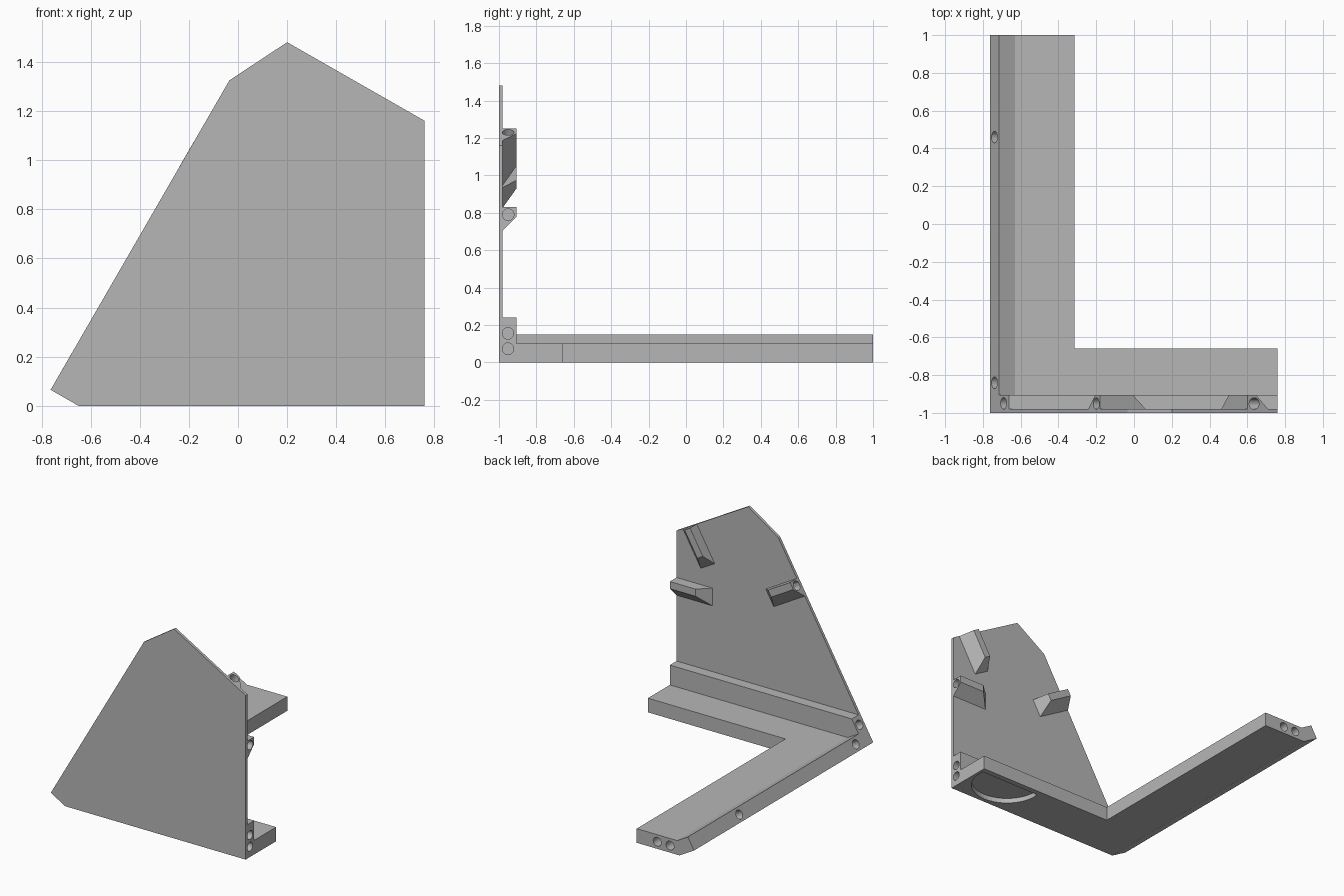
import bpy, bmesh, math
from mathutils import Vector

if "Cube" in bpy.data.objects:
    bpy.data.objects.remove(bpy.data.objects["Cube"], do_unlink=True)

grey = bpy.data.materials.new("plain grey")
grey.use_nodes = True
COL = (0.47, 0.47, 0.47, 1)
grey.diffuse_color = COL
grey.node_tree.nodes["Principled BSDF"].inputs["Base Color"].default_value = COL


def loft(name, ring_a, ring_b):
    """Solid between two matching rings of points."""
    bm = bmesh.new()
    a = [bm.verts.new(p) for p in ring_a]
    b = [bm.verts.new(p) for p in ring_b]
    bm.faces.new(a)
    bm.faces.new(b[::-1])
    n = len(a)
    for i in range(n):
        j = (i + 1) % n
        bm.faces.new((a[j], a[i], b[i], b[j]))
    bmesh.ops.recalc_face_normals(bm, faces=bm.faces[:])
    me = bpy.data.meshes.new(name)
    bm.to_mesh(me)
    bm.free()
    me.materials.append(grey)
    ob = bpy.data.objects.new(name, me)
    bpy.context.collection.objects.link(ob)
    return ob


def extrude_y(name, xz, y0, y1):
    return loft(name, [(x, y0, z) for x, z in xz], [(x, y1, z) for x, z in xz])


def cut(ob, cutter):
    """Subtract the cutter and remove it."""
    cutter.hide_render = True
    mod = ob.modifiers.new("cut", "BOOLEAN")
    mod.operation = "DIFFERENCE"
    mod.solver = "EXACT"
    mod.object = cutter
    bpy.context.view_layer.objects.active = ob
    bpy.ops.object.modifier_apply(modifier=mod.name)
    bpy.data.objects.remove(cutter, do_unlink=True)


def drill(ob, centre, inward, r=0.031, depth=0.12, n=24):
    """Blind round hole starting just outside the surface."""
    c, d = Vector(centre), Vector(inward).normalized()
    u = d.orthogonal().normalized()
    v = d.cross(u)
    ring = [c + r * (math.cos(t) * u + math.sin(t) * v)
            for t in (2 * math.pi * i / n for i in range(n))]
    cut(ob, loft("drill_cutter", [p - d * 0.06 for p in ring], [p + d * depth for p in ring]))


def pocket(ob):
    """Shallow rounded recess in the underside."""
    pts = [(0.5 + 0.24 * math.cos(t), min(-0.70, -0.73 + 0.24 * math.sin(t)))
           for t in (math.pi * (1 + i / 24) for i in range(25))]
    pts += [(0.738, -0.70), (0.262, -0.70)]
    cut(ob, loft("pocket_cutter", [(x, y, -0.05) for x, y in pts], [(x, y, 0.035) for x, y in pts]))


S, C = 0.5, math.sqrt(3) / 2
FRONT, INNER, BACK = -1.0, -0.98, -0.905

# Thin front panel
extrude_y("front_panel", [(-0.763, 0.065), (-0.65, 0), (0.76, 0), (0.76, 1.16),
                          (0.2, 1.48), (-0.035, 1.325)], FRONT, INNER)

# Rail along the bottom of the panel
rail = extrude_y("bottom_rail", [(-0.763, 0.065), (-0.65, 0), (0.76, 0),
                                 (0.76, 0.24), (-0.662, 0.24)], INNER, BACK)
drill(rail, (0.76, -0.952, 0.155), (-1, 0, 0))
drill(rail, (0.76, -0.952, 0.073), (-1, 0, 0))
drill(rail, (-0.69, -0.95, 0.19), (C, 0, -S))
pocket(rail)

# Long side arm with a bevelled outer ridge
arm = extrude_y("side_arm", [(-0.65, 0), (-0.315, 0), (-0.315, 0.1), (-0.63, 0.1),
                             (-0.715, 0.148), (-0.763, 0.065)], BACK, 1.0)
for y in (-0.84, 0.46):
    drill(arm, (-0.739, y, 0.107), (C, 0, -S))
for x in (-0.575, -0.475):
    drill(arm, (x, 1.0, 0.05), (0, -1, 0))

# Short foot behind the rail
foot = extrude_y("front_foot", [(-0.315, 0), (0.76, 0), (0.76, 0.1), (-0.315, 0.1)], BACK, -0.66)
pocket(foot)


# Bevelled edge brackets: flat on one side, sloped on the other side and the tip
def bracket(name, start, inward, across):
    p, d, w = (Vector((a, 0, b)) for a, b in (start, inward, across))

    def ring(y, length, width):
        q = p + Vector((0, y, 0))
        return [q, q + d * length, q + d * length + w * width, q + w * width]

    ob = loft(name, ring(INNER, 0.28, 0.125), ring(BACK, 0.20, 0.05))
    drill(ob, p + w * 0.04 + Vector((0, -0.951, 0)), d)


bracket("side_bracket", (0.76, 0.83), (-1, 0), (0, -1))
bracket("slope_bracket", (-0.18, 1.075), (C, -S), (-S, -C))
bracket("top_bracket", (0.602, 1.25), (-S, -C), (C, -S))
